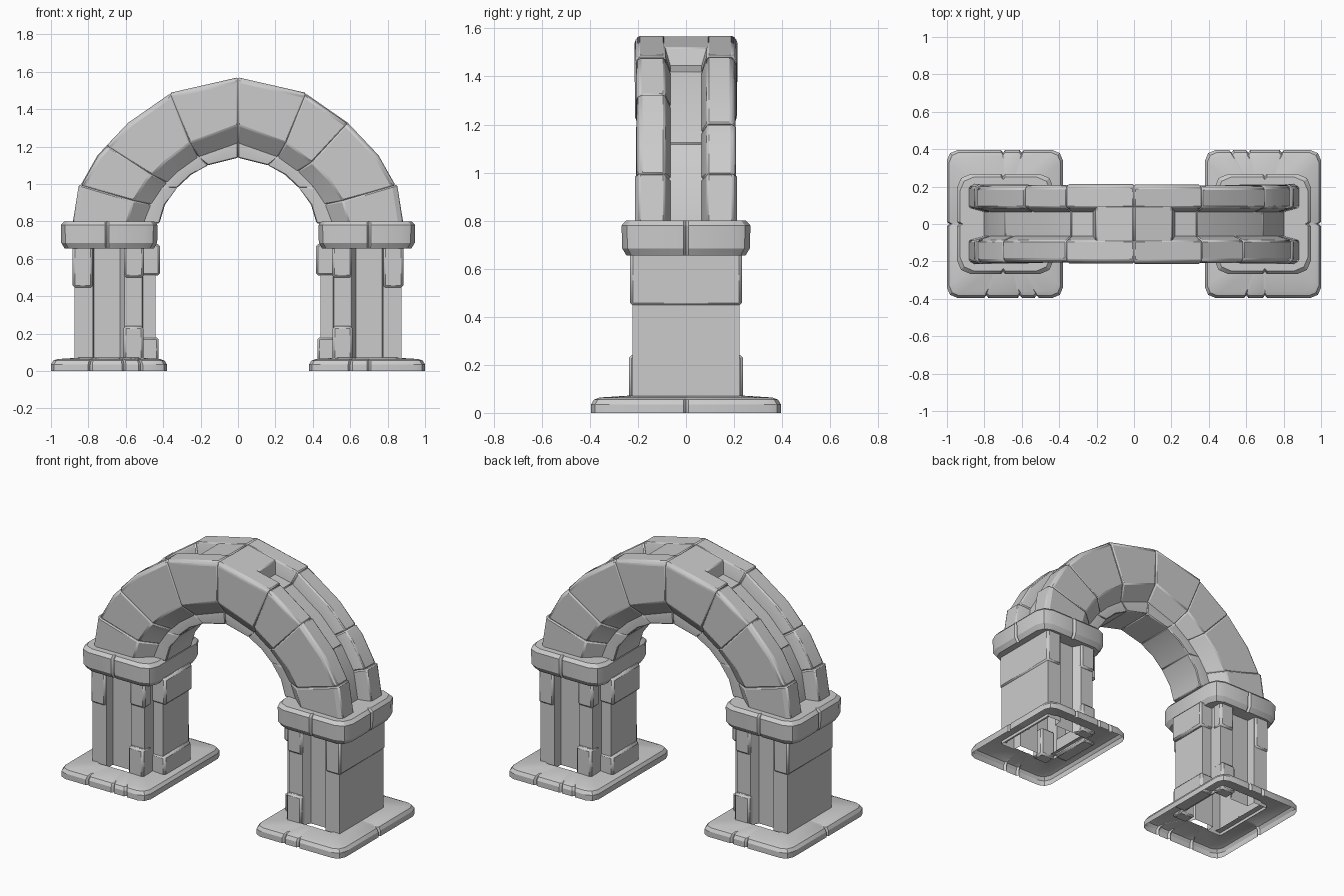
import bpy, bmesh, math
from mathutils import Vector

if "Cube" in bpy.data.objects:
    bpy.data.objects.remove(bpy.data.objects["Cube"])

# Arch stations from crown to springing (x, z): outer edge, face inner edge, chamfer end, soffit
OUT = [(0, 1.57), (.364, 1.487), (.59, 1.33), (.755, 1.155), (.845, .995), (.878, .79)]
FACE = [(0, 1.315), (.257, 1.22), (.395, 1.115), (.49, 1.02), (.56, .91), (.594, .79)]
CHAM = [(0, 1.214), (.21, 1.14), (.315, 1.065), (.40, .98), (.46, .89), (.50, .79)]
SOFF = [(0, 1.14), (.16, 1.10), (.25, 1.05), (.325, .98), (.39, .89), (.42, .79)]


def finish(name, bm, bevel=0):
    """Make an object and its half-turn copy on the other side."""
    bmesh.ops.recalc_face_normals(bm, faces=bm.faces)
    me = bpy.data.meshes.new(name)
    bm.to_mesh(me)
    bm.free()
    ob = bpy.data.objects.new("right_" + name, me)
    bpy.context.collection.objects.link(ob)
    for o in bpy.context.selected_objects:
        o.select_set(False)
    ob.select_set(True)
    bpy.context.view_layer.objects.active = ob
    bpy.ops.object.shade_smooth_by_angle(angle=math.radians(28))
    if bevel:
        m = ob.modifiers.new("worn_edges", 'BEVEL')
        m.width, m.segments, m.limit_method = bevel, 1, 'ANGLE'
        m.angle_limit = math.radians(35)
    twin = ob.copy()
    twin.name = "left_" + name
    twin.rotation_euler.z = math.pi
    bpy.context.collection.objects.link(twin)


def loft(rings, caps=(True, True)):
    bm = bmesh.new()
    vs = [[bm.verts.new(p) for p in r] for r in rings]
    n = len(rings[0])
    for a, b in zip(vs, vs[1:]):
        for i in range(n):
            j = (i + 1) % n
            bm.faces.new((a[i], a[j], b[j], b[i]))
    for use, r in zip(caps, (vs[0], vs[-1])):
        if use:
            bm.faces.new(r)
    return bm


def at(curve, t):
    i = min(int(t), 4)
    return Vector(curve[i]).lerp(Vector(curve[i + 1]), t - i)


def stations(t0, t1):
    return [t0] + [t for t in range(6) if t0 < t < t1] + [t1]


def levels(t, swell=0):
    """Outer, shoulder, groove floor, face edge, chamfer and soffit points."""
    o, f = at(OUT, t), at(FACE, t)
    d = (o - f).normalized()
    return o + d * swell, o - d * .022, o - d * .075, f, at(CHAM, t), at(SOFF, t)


def rail_block(name, t0, t1, side, swell, dy):
    rings = []
    for t in stations(t0, t1):
        o, s, g, f, c, _ = levels(t, swell)
        sec = [(g, .065), (o, .088), (o, .195 + dy), (s, .211 + dy),
               (f, .209 + dy), (c, .13), (c, .07)]
        rings.append([(p.x, side * y, p.y) for p, y in sec])
    finish(name, loft(rings), .007)


# Voussoir blocks of the front and back rails
for i, (a, b, sw, dy) in enumerate([(0, 1, 0, .003), (1, 2, -.008, -.003),
                                    (2, 4, -.004, -.006), (4, 5, .006, .002)]):
    rail_block(f"front_voussoir_{i}", a, b, -1, sw, dy)
for i, (a, b, sw, dy) in enumerate([(0, 1, 0, 0), (1, 2.7, -.004, -.006),
                                    (2.7, 4, -.008, -.002), (4, 5, .006, .002)]):
    rail_block(f"back_voussoir_{i}", a, b, 1, sw, dy)

# Core of the arch: groove floor above, narrow soffit below
for i, (a, b) in enumerate([(0, 1), (1, 3), (3, 5)]):
    rings = []
    for t in stations(a, b):
        o, s, g, f, c, k = levels(t)
        half = [(g, .10), (c, .135), (k, .128)]
        sec = half + [(p, -y) for p, y in reversed(half)]
        rings.append([(p.x, y, p.y) for p, y in sec])
    finish(f"arch_core_{i}", loft(rings), .005)

# Crown stone filling the groove at the top, with a sloped end
rings = []
for t0, t1 in ((0, 0), (.56, .66)):
    o, g = levels(t0)[0], levels(t1)[2]
    rings.append([(o.x, -.10, o.y - .003), (o.x, .10, o.y - .003),
                  (g.x, .10, g.y - .01), (g.x, -.10, g.y - .01)])
finish("crown_stone", loft(rings), .007)


def slab_outline(x0, x1, hy, ch, front, back, side):
    """Rectangle with softened corners and small V notches at the stone joints."""
    w, d, k = .011, .014, ch * .3
    pts = [(x0, -hy + ch), (x0 + k, -hy + k), (x0 + ch, -hy)]
    for x in front:
        pts += [(x - w, -hy), (x, -hy + d), (x + w, -hy)]
    pts += [(x1 - ch, -hy), (x1 - k, -hy + k), (x1, -hy + ch)]
    for y in side:
        pts += [(x1, y - w), (x1 - d, y), (x1, y + w)]
    pts += [(x1, hy - ch), (x1 - k, hy - k), (x1 - ch, hy)]
    for x in back:
        pts += [(x + w, hy), (x, hy - d), (x - w, hy)]
    return pts + [(x0 + ch, hy), (x0 + k, hy - k), (x0, hy - ch)]


def slab(name, outline, layers, caps):
    cx = (min(p[0] for p in outline) + max(p[0] for p in outline)) / 2
    hx = max(p[0] for p in outline) - cx
    hy = max(p[1] for p in outline)
    rings = [[(cx + (x - cx) * (1 - i / hx), y * (1 - i / hy), z) for x, y in outline]
             for z, i in layers]
    finish(name, loft(rings, caps))


# Plinth: hollow, open below, rounded upper rim
slab("plinth", slab_outline(.38, 1.0, .395, .055, (.60, .70), (.79, .61, .52), (0,)),
     [(0, 0), (.035, 0), (.055, .012), (.064, .035), (.072, .16)], (False, False))

# Impost cap between column and arch
slab("cap", slab_outline(.43, .947, .268, .075, (.70,), (.70,), (0,)),
     [(.655, .02), (.685, .002), (.78, 0), (.80, .018)], (True, True))

# Column shaft: outer rib, recess, front rib and narrow inner pilaster
half = [(.875, -.222), (.775, -.222), (.77, -.165), (.632, -.165), (.606, -.215),
        (.512, -.215), (.508, -.128), (.44, -.128)]
prof = half + [(x, -y) for x, y in reversed(half)]
finish("column", loft([[(x, y, z) for x, y in prof] for z in (.05, .68)], (False, True)))


def stone(name, x0, x1, y0, y1, z0, z1):
    r = [(x0, y0), (x1, y0), (x1, y1), (x0, y1)]
    finish(name, loft([[(x, y, z) for x, y in r] for z in (z0, z1)]), .012)


# Slightly proud facing stones on the column
stone("outer_stone", .776, .884, -.232, .232, .445, .68)
stone("pilaster_top_stone", .417, .52, -.138, .138, .51, .68)
stone("pilaster_foot_stone", .424, .52, -.136, .136, .05, .18)
for tag, s in (("front", -1), ("back", 1)):
    stone(tag + "_foot_stone", .506, .612, min(s * .15, s * .238), max(s * .15, s * .238), .05, .24)
    stone(tag + "_top_stone", .503, .61, min(s * .15, s * .228), max(s * .15, s * .228), .50, .68)
